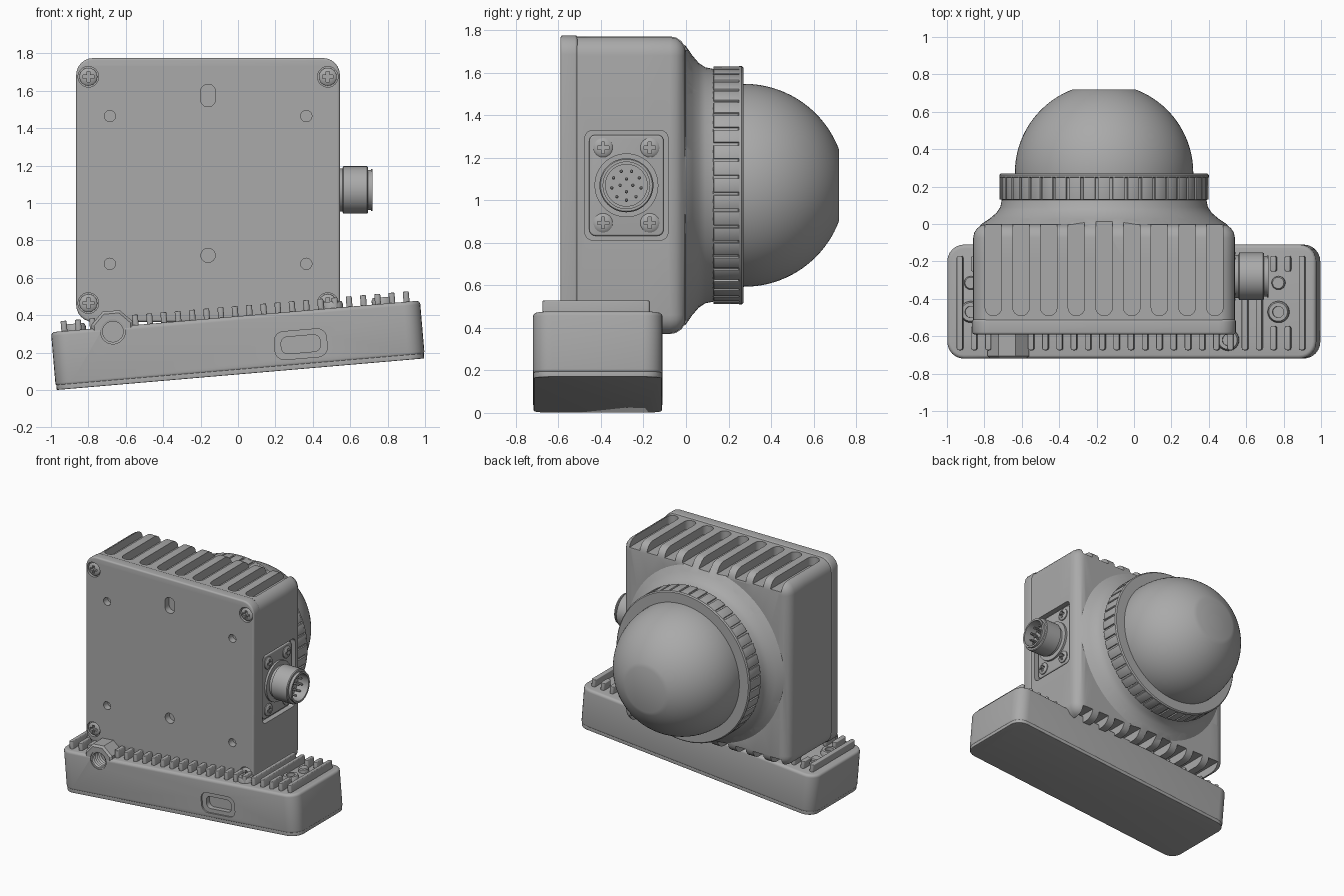
import bpy, bmesh, math
from math import radians, cos, sin, pi, sqrt
from mathutils import Matrix, Vector

if "Cube" in bpy.data.objects:
    bpy.data.objects.remove(bpy.data.objects["Cube"])

grey = bpy.data.materials.new("housing grey")
grey.use_nodes = True
COLOUR = (0.4, 0.4, 0.4, 1)
grey.diffuse_color = COLOUR
grey.node_tree.nodes["Principled BSDF"].inputs["Base Color"].default_value = COLOUR

T = Matrix.Translation
CX, CZ = -0.16, 1.07                                  # camera axis
FRONT = Matrix.Rotation(pi / 2, 4, 'X')               # local z -> -y
BACK = Matrix.Rotation(-pi / 2, 4, 'X')               # local z -> +y
SIDE = Matrix.Rotation(pi / 2, 4, 'Y')                # local z -> +x
BASE = T((0.013, -0.415, 0.085)) @ Matrix.Rotation(radians(-4.9), 4, 'Y')


def merge(bm, part, matrix):
    bmesh.ops.recalc_face_normals(part, faces=part.faces)
    part.transform(matrix)
    mesh = bpy.data.meshes.new("part")
    part.to_mesh(mesh)
    part.free()
    bm.from_mesh(mesh)
    bpy.data.meshes.remove(mesh)


def prism(bm, matrix, w, h, r, z0, z1, bevel=0, segs=6):
    """Rounded rectangle extruded along local z, with optional rounded caps."""
    part = bmesh.new()
    verts = []
    for k, (sx, sy) in enumerate(((1, 1), (-1, 1), (-1, -1), (1, -1))):
        for i in range(segs + 1 if r else 1):
            a = (k + i / segs) * pi / 2
            verts.append(part.verts.new((sx * (w / 2 - r) + r * cos(a),
                                         sy * (h / 2 - r) + r * sin(a), z0)))
    face = part.faces.new(verts)
    new = bmesh.ops.extrude_face_region(part, geom=[face])["geom"]
    bmesh.ops.translate(part, verts=[g for g in new if isinstance(g, bmesh.types.BMVert)],
                        vec=(0, 0, z1 - z0))
    if bevel:
        caps = [e for e in part.edges if abs(e.verts[0].co.z - e.verts[1].co.z) < 1e-6]
        bmesh.ops.bevel(part, geom=caps, offset=bevel, segments=4, profile=0.5, affect='EDGES')
    merge(bm, part, matrix)


def lathe(bm, matrix, profile, n=32):
    """Solid of revolution about local z from (radius, z) points, capped at both ends."""
    part = bmesh.new()
    rings = [[part.verts.new((r * cos(2 * pi * i / n), r * sin(2 * pi * i / n), z))
              for i in range(n)] for r, z in profile]
    for a, b in zip(rings, rings[1:]):
        for i in range(n):
            j = (i + 1) % n
            part.faces.new((a[i], a[j], b[j], b[i]))
    part.faces.new(rings[0])
    part.faces.new(rings[-1])
    merge(bm, part, matrix)


def finish(name, bm):
    mesh = bpy.data.meshes.new(name)
    bm.to_mesh(mesh)
    bm.free()
    mesh.materials.append(grey)
    obj = bpy.data.objects.new(name, mesh)
    bpy.context.collection.objects.link(obj)
    return obj


def boolean(obj, bm, operation='DIFFERENCE'):
    cutter = finish("cutter", bm)
    cutter.hide_render = True
    mod = obj.modifiers.new("boolean", 'BOOLEAN')
    mod.operation, mod.solver, mod.object = operation, 'EXACT', cutter
    bpy.context.view_layer.objects.active = obj
    bpy.ops.object.modifier_apply(modifier=mod.name)
    bpy.data.objects.remove(cutter)


def screws(name, frames, r):
    """Domed screw heads with cross recesses."""
    bm = bmesh.new()
    for m in frames:
        lathe(bm, m, [(r, -0.02), (r, 0.002), (r * 0.8, 0.009), (r * 0.4, 0.012)], 24)
    obj = finish(name, bm)
    for size in ((r * 1.2, r * 0.35), (r * 0.35, r * 1.2)):
        bm = bmesh.new()
        for m in frames:
            prism(bm, m, *size, 0, -0.008, 0.05)
        boolean(obj, bm)


# Camera housing with a flared neck
bm = bmesh.new()
prism(bm, T((CX, 0, CZ)) @ BACK, 1.40, 1.40, 0.09, -0.51, 0.0, 0.075)
housing = finish("housing", bm)
bm = bmesh.new()
prism(bm, T((CX, 0, CZ)) @ BACK, 1.40, 1.40, 0.09, -0.512, -0.2)
boolean(housing, bm, 'UNION')
bm = bmesh.new()
lathe(bm, T((CX, 0, CZ)) @ BACK, [(0.68, -0.2), (0.68, -0.03), (0.655, 0.0), (0.61, 0.03),
                                 (0.575, 0.06), (0.555, 0.09), (0.545, 0.14)], 72)
boolean(housing, bm, 'UNION')

# Cooling grooves, above and below: shallow channels, then deep pockets at the back
channels, pockets = bmesh.new(), bmesh.new()
for i in range(-4, 5):
    dx = i * 0.148
    end = max(0.33, sqrt(max(0, 0.62 ** 2 - dx ** 2)))
    for flip in (0, pi):
        m = T((CX + dx, 0, CZ)) @ Matrix.Rotation(flip, 4, 'Y')
        prism(channels, m @ T((0, -0.1, 0)), 0.088, 0.78, 0.043, 0.635, 0.9)
        prism(pockets, m @ T((0, 0.035, 0)), 0.088, 0.53, 0.043, end, 0.9, 0.03)
boolean(housing, channels)
boolean(housing, pockets)

# Connector recess in the left side
PORT = T((0.54, -0.28, CZ)) @ SIDE
bm = bmesh.new()
prism(bm, PORT, 0.515, 0.39, 0.035, -0.04, 0.1)
boolean(housing, bm)
bm = bmesh.new()
prism(bm, PORT, 0.475, 0.35, 0.03, -0.06, -0.015, 0.008)
finish("connector_plate", bm)
screws("connector_screws", [PORT @ T((x, y, -0.01)) for x in (-0.177, 0.177)
                            for y in (-0.11, 0.11)], 0.045)

# Round connector with pins
bm = bmesh.new()
lathe(bm, PORT, [(0.15, -0.03), (0.15, 0.0), (0.115, 0.0), (0.115, 0.018), (0.127, 0.023),
                 (0.127, 0.15), (0.122, 0.156), (0.108, 0.156), (0.108, 0.17), (0.112, 0.172),
                 (0.112, 0.18), (0.098, 0.18), (0.098, 0.09)], 48)
finish("connector", bm)
bm = bmesh.new()
for count, radius in ((4, 0.03), (9, 0.07)):
    for i in range(count):
        a = 2 * pi * i / count
        lathe(bm, PORT @ T((radius * cos(a), radius * sin(a), 0)),
              [(0.008, 0.08), (0.008, 0.145), (0.004, 0.15)], 10)
finish("connector_pins", bm)

# Front cover plate with holes and corner screws
PLATE = T((CX, -0.59, CZ)) @ FRONT
corners = [(x, z) for x in (-0.64, 0.64) for z in (-0.605, 0.605)]
bm = bmesh.new()
prism(bm, PLATE, 1.41, 1.41, 0.09, -0.08, 0, 0.012)
plate = finish("cover_plate", bm)
bm = bmesh.new()
for x, z in corners:
    lathe(bm, PLATE @ T((x, z, 0)), [(0.055, -0.025), (0.055, 0.1)])
for x in (-0.525, 0.525):
    for z in (-0.395, 0.395):
        lathe(bm, PLATE @ T((x, z, 0)), [(0.03, -0.05), (0.03, 0.1)])
lathe(bm, PLATE @ T((0, -0.35, 0)), [(0.038, -0.05), (0.038, 0.1)])
prism(bm, PLATE @ T((0, 0.505, 0)), 0.08, 0.12, 0.039, -0.05, 0.1)
boolean(plate, bm)
screws("cover_screws", [PLATE @ T((x, z, -0.012)) for x, z in corners], 0.048)

# Solid core, grip ring and dome
LENS = T((CX, 0, CZ)) @ BACK
bm = bmesh.new()
lathe(bm, LENS, [(0.55, -0.3), (0.55, 0.1), (0.54, 0.13)], 72)
finish("neck_core", bm)
bm = bmesh.new()
lathe(bm, LENS, [(0.535, 0.12), (0.55, 0.13), (0.55, 0.245), (0.56, 0.25),
                 (0.56, 0.262), (0.552, 0.27), (0.47, 0.27)], 88)
for i in range(44):
    m = LENS @ Matrix.Rotation(2 * pi * i / 44, 4, 'Z') @ T((0.54, 0, 0))
    prism(bm, m, 0.038, 0.066, 0.004, 0.13, 0.255, 0.003, 2)
finish("grip_ring", bm)
bm = bmesh.new()
stop = math.asin(0.447 / 0.477)
lathe(bm, LENS, [(0.477, 0.25)] + [(0.477 * cos(stop * i / 20), 0.273 + 0.477 * sin(stop * i / 20))
                                 for i in range(21)], 96)
finish("dome", bm)

# Tilted base with lip, threaded port and window
bm = bmesh.new()
prism(bm, BASE, 1.98, 0.61, 0.09, 0.018, 0.31, 0.02)
base = finish("base", bm)
bm = bmesh.new()
prism(bm, BASE, 1.972, 0.602, 0.086, 0, 0.03, 0.004)
finish("base_lip", bm)
THREAD = BASE @ T((-0.66, -0.305, 0.285)) @ FRONT
bm = bmesh.new()
lathe(bm, THREAD @ Matrix.Rotation(pi / 8, 4, 'Z'), [(0.12, -0.16), (0.12, -0.015), (0.105, -0.002)], 8)
boolean(base, bm, 'UNION')
WINDOW = BASE @ T((0.335, -0.305, 0.132)) @ FRONT
for size, r, depth in (((0.28, 0.15), 0.05, 0.012), ((0.21, 0.09), 0.035, 0.05)):
    bm = bmesh.new()
    prism(bm, WINDOW, *size, r, -depth, 0.1)
    boolean(base, bm)
bm = bmesh.new()
lathe(bm, THREAD, [(0.066, -0.12), (0.066, 0.1)])
boolean(base, bm)
bm = bmesh.new()
zigzag = [(0.066 if i % 2 else 0.055, -0.01 - i * 0.01) for i in range(11)]
lathe(bm, THREAD, [(0.068, -0.115), (0.068, -0.008)] + zigzag)
finish("thread", bm)

# Heat fins across the base, interrupted around the fasteners
bm = bmesh.new()
for i in range(-12, 13):
    x = i * 0.0765
    if abs(x + 0.66) < 0.1:
        spans = [(-0.13, 0.245)]
    elif abs(abs(x) - 0.8) < 0.09:
        spans = [(-0.26, -0.13), (0.16, 0.245)]
    else:
        spans = [(-0.26, 0.245)]
    for a, b in spans:
        prism(bm, BASE @ T((x, (a + b) / 2, 0)), 0.032, b - a, 0.012, 0.29, 0.365, 0.005, 3)
finish("base_fins", bm)

# Base fasteners: socket bolts and plugs
bolts = bmesh.new()
for x, y in ((0.79, -0.055), (-0.86, -0.055), (0.52, -0.205)):
    lathe(bolts, BASE @ T((x, y, 0)), [(0.058, 0.29), (0.058, 0.33), (0.05, 0.345), (0.03, 0.345), (0.03, 0.32)], 24)
for x in (0.79, -0.86):
    lathe(bolts, BASE @ T((x, 0.1, 0)), [(0.036, 0.29), (0.036, 0.335), (0.03, 0.342)], 24)
finish("base_bolts", bolts)

# Smooth curved faces, keep edges crisp
for obj in bpy.context.scene.objects:
    obj.select_set(obj.type == 'MESH')
bpy.ops.object.shade_smooth_by_angle(angle=radians(30))
